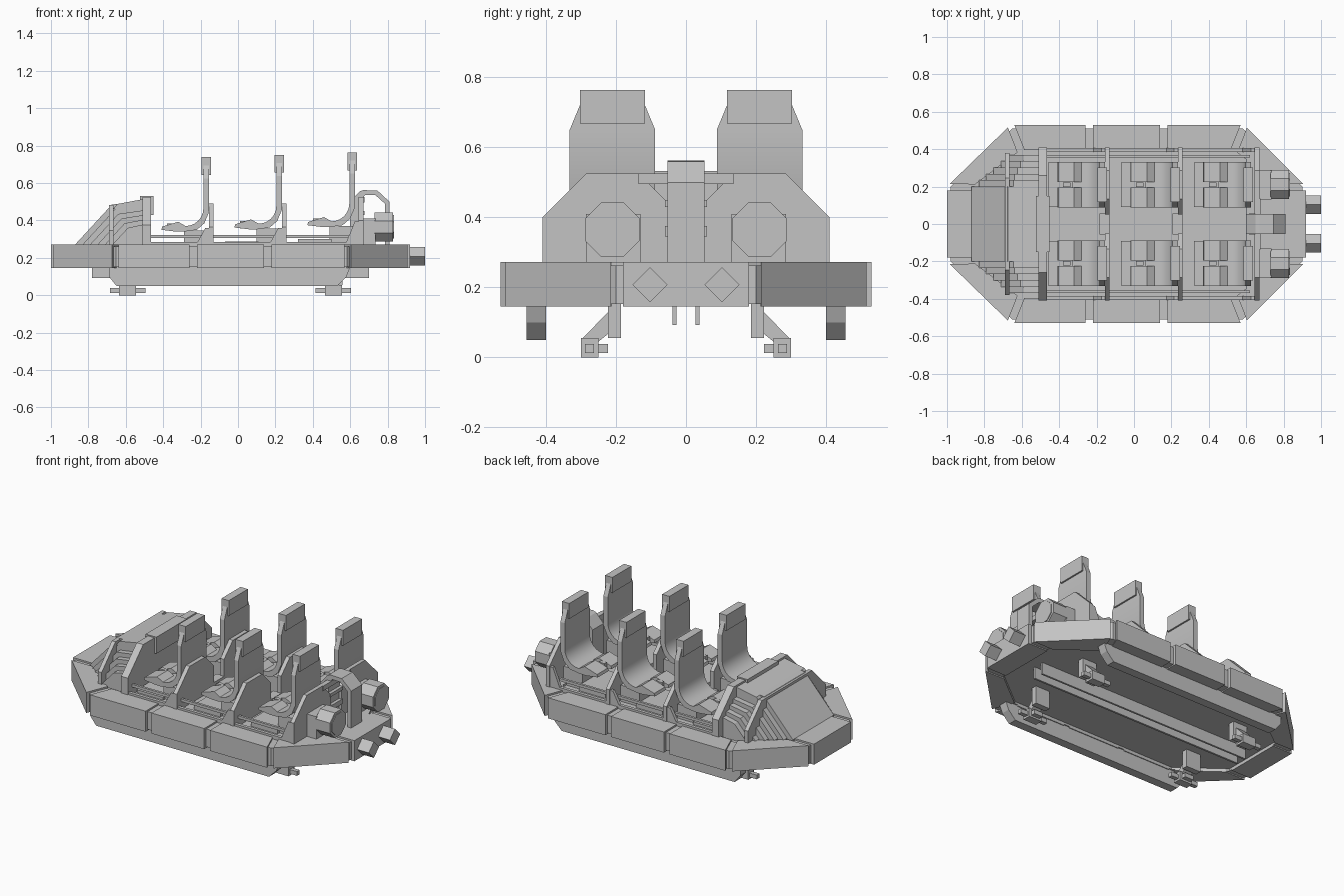
import bpy, bmesh, math
from mathutils import Vector

cube = bpy.data.objects.get("Cube")
if cube:
    bpy.data.objects.remove(cube)

grey = bpy.data.materials.new("plain_grey")
grey.use_nodes = True
COLOUR = (0.55, 0.55, 0.55, 1)
grey.diffuse_color = COLOUR
grey.node_tree.nodes["Principled BSDF"].inputs["Base Color"].default_value = COLOUR


def prism(name, pts, lo, hi, axis="z"):
    """Extrude a 2D outline along an axis; outline axes are the other two in xyz order."""
    place = {"x": lambda p, d: (d, p[0], p[1]),
             "y": lambda p, d: (p[0], d, p[1]),
             "z": lambda p, d: (p[0], p[1], d)}[axis]
    bm = bmesh.new()
    a = [bm.verts.new(place(p, lo)) for p in pts]
    b = [bm.verts.new(place(p, hi)) for p in pts]
    bm.faces.new(a)
    bm.faces.new(b)
    for i in range(len(pts)):
        j = (i + 1) % len(pts)
        bm.faces.new((a[i], a[j], b[j], b[i]))
    bmesh.ops.recalc_face_normals(bm, faces=bm.faces)
    me = bpy.data.meshes.new(name)
    bm.to_mesh(me)
    bm.free()
    me.materials.append(grey)
    ob = bpy.data.objects.new(name, me)
    bpy.context.scene.collection.objects.link(ob)
    return ob


def box(name, x0, x1, y0, y1, z0, z1):
    return prism(name, [(x0, y0), (x1, y0), (x1, y1), (x0, y1)], z0, z1)


def ngon(cy, cz, r, n, turn=0.0):
    return [(cy + r * math.cos(turn + math.tau * i / n),
             cz + r * math.sin(turn + math.tau * i / n)) for i in range(n)]


def mirrored(half):
    return half + [(x, -y) for x, y in reversed(half)]


def smooth(ob):
    bpy.ops.object.select_all(action="DESELECT")
    ob.select_set(True)
    bpy.context.view_layer.objects.active = ob
    bpy.ops.object.shade_smooth_by_angle(angle=math.radians(30))


# Bumper ring: a recessed core with separate outer segments, gaps at the joints
def ring_half(out):
    return [(-1 + out, .2), (-.66 + out * .4, .53 - out), (-.24, .53 - out),
            (.16, .53 - out), (.59 - out * .4, .53 - out), (.92 - out, .2)]


outer, inner, recess = [mirrored(ring_half(o)) for o in (0, .135, .02)]
for i in range(len(outer)):
    j = (i + 1) % len(outer)
    for name, line, gap, z0, z1 in (("bumper_segment", outer, .02, .145, .272),
                                    ("bumper_core", recess, 0, .152, .262)):
        p, q, s, t = [Vector(v) for v in (line[i], line[j], inner[j], inner[i])]
        d, e = (q - p).normalized() * gap, (s - t).normalized() * gap
        prism(name, [p + d, q - d, s - e, t + e], z0, z1)

# Floor pan and underside rails
prism("floor", mirrored(ring_half(.12)), .165, .258)
for s in (-1, 1):
    y0, y1 = sorted((s * .40, s * .455))
    prism("side_skirt", [(-.69, .15), (-.69, .1), (-.65, .05), (.53, .05),
                         (.58, .1), (.60, .15)], y0, y1, "y")
    y0, y1 = sorted((s * .027, s * .039))
    box("keel_rail", -.78, .70, y0, y1, .093, .17)

    # Underside guide brackets
    for x in (-.59, .51):
        y0, y1 = sorted((s * .185, s * .222))
        box("bracket_mount", x - .05, x + .05, y0, y1, .055, .17)
        prism("bracket_arm", [(s * .2, .13), (s * .222, .13), (s * .295, .055),
                              (s * .25, .045), (s * .2, .085)], x - .03, x + .03, "x")
        y0, y1 = sorted((s * .25, s * .30))
        box("guide_block", x - .045, x + .045, y0, y1, 0, .055)
        box("guide_bar", x - .095, x + .095, y0 + .012, y1 - .012, .012, .038)
        y0, y1 = sorted((s * .222, s * .25))
        box("guide_pin", x - .03, x + .03, y0, y1, .012, .038)

    # Rear couplers
    prism("rear_coupler", ngon(s * .103, .208, .05, 4), .90, 1.0, "x")

    # Rear lamps and their housings
    prism("rear_lamp", ngon(s * .21, .365, .084, 8, math.pi / 8), .73, .83, "x")
    prism("lamp_lens", ngon(s * .21, .365, .068, 8, math.pi / 8), .83, .834, "x")
    y0, y1 = sorted((s * .13, s * .285))
    box("lamp_housing", .65, .735, y0, y1, .25, .41)

    # Sills and low rails along the cabin
    y0, y1 = sorted((s * .385, s * .405))
    box("cabin_sill", -.48, .67, y0, y1, .25, .285)
    y0, y1 = sorted((s * .355, s * .37))
    box("cabin_rail", -.48, .62, y0, y1, .305, .322)

# Rear cross bars and arched grab handle
for z0, z1, w in ((.495, .525, .135), (.43, .45, .06), (.345, .375, .06)):
    box("rear_cross_bar", .645, .675, -w, w, z0, z1)
prism("rear_arch", [(.60, .50), (.65, .555), (.67, .562), (.745, .56), (.81, .50),
                    (.81, .27), (.785, .27), (.785, .49), (.735, .535), (.68, .537),
                    (.655, .50), (.655, .25), (.60, .25)], -.053, .053, "y")
prism("rear_deck", mirrored([(.60, .40), (.69, .40), (.73, .28), (.79, .14)]), .25, .272)


# Seats, shields behind them and pedestals, rising slightly to the rear
def seat(x, y, up):
    def shift(pts):
        return [(px + x, pz + up) for px, pz in pts]
    curve = [(-.015 - .095 * math.sin(a), .49 - .095 * math.cos(a))
             for a in [math.radians(k * 15) for k in range(7)]]
    # the curve sweeps from the pan up into the back
    inside = [(-.11 + (c[0] + .015) * -1, c[1]) for c in curve]
    outside = [(.015, .65), (.015, .47), (-.01, .41), (-.05, .375), (-.12, .365)]
    shell = prism("seat_shell", shift([(-.16, .385)] + inside + [(-.015, .65)]
                                      + outside), y - .122, y + .122, "y")
    smooth(shell)
    for s in (-1, 1):
        a, b = sorted((y + s * .015, y + s * .122))
        prism("thigh_pad", shift([(-.24, .375), (-.235, .392), (-.15, .418), (-.11, .395),
                                  (-.12, .365), (-.16, .365)]), a, b, "y")
    box("seat_buckle", x - .21, x - .17, y - .012, y + .012, .37 + up, .41 + up)
    prism("seat_back_top", [(y - .122, .65 + up), (y + .122, .65 + up),
                            (y + .093, .72 + up), (y - .093, .72 + up)],
          x - .015, x + .015, "x")
    box("headrest", x - .025, x + .025, y - .093, y + .093, .668 + up, .763 + up)
    box("seat_pedestal", x - .12, x + .01, y - .1, y + .1, .25, .37 + up)
    box("foot_step", x - .29, x - .11, y - .12, y + .12, .25, .30 + up)


for i, x in enumerate((-.17, .22, .61)):
    up = (i - 2) * .0125
    top = .525 if i == 2 else .49
    x0 = x + (.035 if i == 2 else .015)
    for s in (-1, 1):
        seat(x, s * .21, up)
        # Shield with sloped shoulders
        prism("seat_shield", [(s * .05, .25), (s * .41, .25), (s * .41, top - .125),
                              (s * .285, top), (s * .135, top), (s * .05, top - .085)],
              x0, x0 + .025, "x")
        # Tapered wing joining shield to sill
        a, b = sorted((s * .335, s * .405))
        prism("shield_wing", [(x0 - .08, .25), (x0 + .01, .25), (x0 + .01, top - .13),
                              (x0 - .02, top - .13)], b - .02 if s > 0 else a,
              b if s > 0 else a + .02, "y")
    box("centre_brace", x0 - .03, x0 + .025, -.055, .055, .25, .30)

# Nose cowl: nested sloping steps, widening and dropping towards the sides
for k in range(6):
    w, x, top = .2 + .034 * k, -.87 + .04 * k, .485 - .025 * k
    prism("nose_step", [(x, .25), (x, .272), (x + (top - .272) * .92, top),
                        (-.50, top + .02), (-.50, .25)], -w, w, "y")

# Cowl hood, front frame and dash bulkhead
prism("cowl_hood", [(-.67, .46), (-.645, .488), (-.50, .515), (-.50, .46)], -.235, .235, "y")


def arch(w, shoulder, top, flat):
    return [(-w, .25), (w, .25), (w, shoulder), (flat, top), (-flat, top), (-w, shoulder)]


prism("cowl_frame", arch(.38, .345, .483, .245), -.69, -.665, "x")
prism("dash_bulkhead", arch(.41, .375, .525, .26), -.51, -.465, "x")
box("dash_plate", -.525, -.452, -.15, .15, .43, .532)
